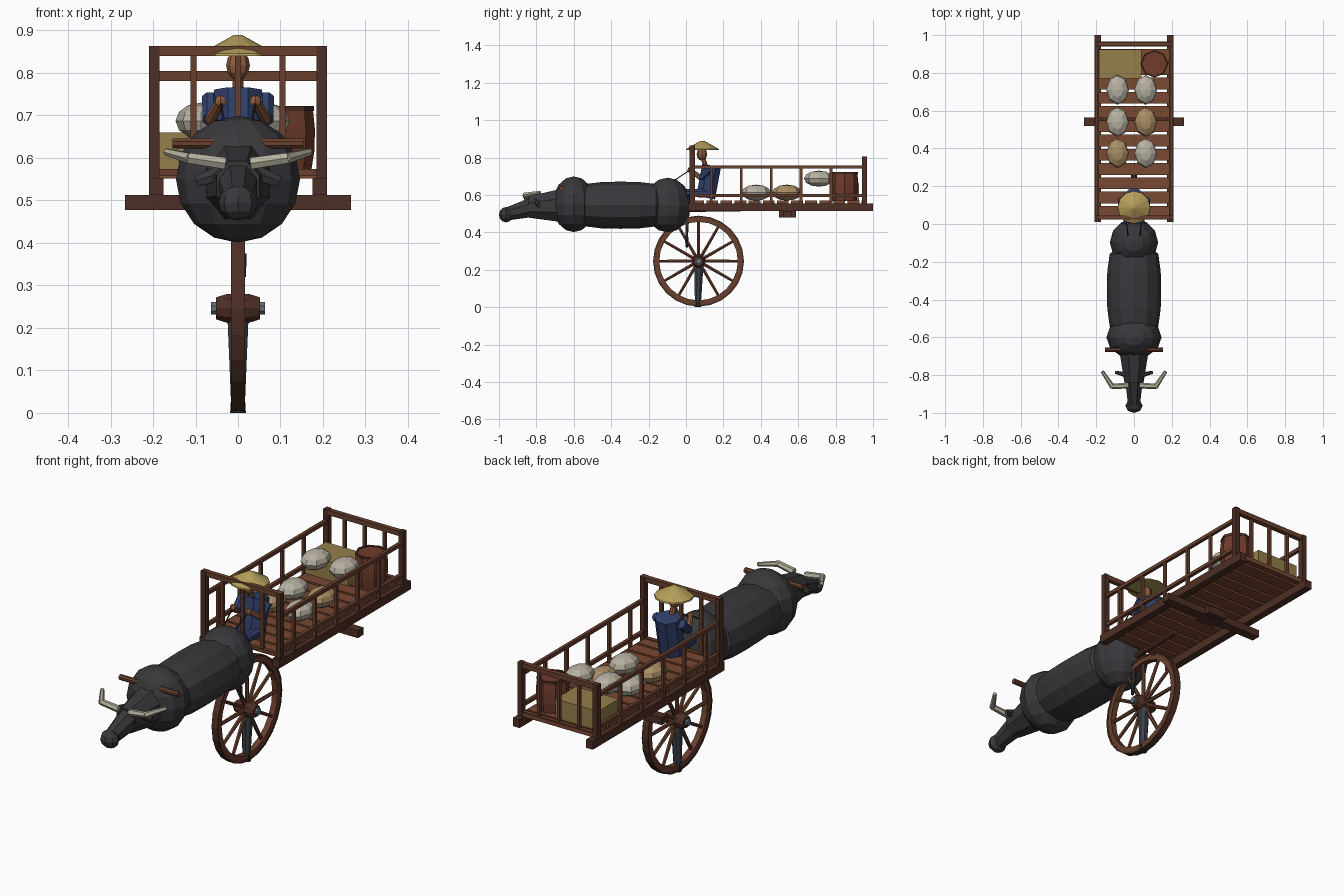
import bpy, bmesh, math
from mathutils import Vector, Matrix

if "Cube" in bpy.data.objects:
    bpy.data.objects.remove(bpy.data.objects["Cube"])

def mat(name, *c):
    m = bpy.data.materials.new(name)
    m.diffuse_color = (*c, 1)
    m.use_nodes = True
    m.node_tree.nodes["Principled BSDF"].inputs["Base Color"].default_value = m.diffuse_color
    return m

WOOD = mat("wood", .14, .05, .027)
DARK = mat("dark_wood", .075, .028, .018)
SLAT = mat("slat_wood", .19, .065, .032)
HIDE = mat("hide", .04, .04, .045)
HOOF = mat("hoof", .02, .02, .02)
STEEL = mat("steel", .12, .16, .2)
LEG = mat("leg_hide", .045, .055, .07)
HORN = mat("horn", .47, .44, .34)
STRAW = mat("straw", .45, .34, .1)
CRATE = mat("crate", .3, .21, .07)
CLOTH = mat("cloth", .03, .05, .15)
SKIN = mat("skin", .28, .11, .05)
SACK = mat("sack_light", .47, .44, .36)
TAN = mat("sack_tan", .4, .27, .13)
RED = mat("red_wood", .16, .045, .025)

def finish(name, bm, m):
    bmesh.ops.recalc_face_normals(bm, faces=bm.faces)
    me = bpy.data.meshes.new(name)
    bm.to_mesh(me)
    bm.free()
    me.materials.append(m)
    ob = bpy.data.objects.new(name, me)
    bpy.context.collection.objects.link(ob)
    return ob

def box(name, x, y, z, m):
    bm = bmesh.new()
    bmesh.ops.create_cube(bm, size=1)
    for v in bm.verts:
        v.co = Vector([(a + b) / 2 + c * (b - a) for (a, b), c in zip((x, y, z), v.co)])
    return finish(name, bm, m)

def rod(name, p, q, r1, r2, m, sides=8, squash=1):
    p, q = Vector(p), Vector(q)
    d = q - p
    bm = bmesh.new()
    bmesh.ops.create_cone(bm, cap_ends=True, segments=sides, radius1=r1, radius2=r2, depth=d.length)
    turn = d.to_track_quat('Z', 'Y').to_matrix().to_4x4()
    bm.transform(Matrix.Translation((p + q) / 2) @ turn
                 @ Matrix.Diagonal((squash, 1, 1, 1)) @ Matrix.Rotation(math.pi / sides, 4, 'Z'))
    return finish(name, bm, m)

def ball(name, c, r, m, seg=12, rings=8):
    bm = bmesh.new()
    bmesh.ops.create_uvsphere(bm, u_segments=seg, v_segments=rings, radius=1)
    bm.transform(Matrix.Translation(c) @ Matrix.Diagonal((*r, 1)))
    return finish(name, bm, m)

def lathe(name, prof, c, axis, m, seg=24, ring=False, scale=(1, 1, 1)):
    """Turn (radius, height) points about an axis; ring closes the profile."""
    bm = bmesh.new()
    loops = []
    for r, h in prof:
        loops.append([bm.verts.new((r * math.cos(2 * math.pi * i / seg),
                                    r * math.sin(2 * math.pi * i / seg), h)) for i in range(seg)])
    pairs = list(zip(loops, loops[1:])) + ([(loops[-1], loops[0])] if ring else [])
    for a, b in pairs:
        for i in range(seg):
            j = (i + 1) % seg
            bm.faces.new((a[i], a[j], b[j], b[i]))
    if not ring:
        bm.faces.new(loops[0])
        bm.faces.new(loops[-1])
    turn = Vector(axis).to_track_quat('Z', 'Y').to_matrix().to_4x4()
    bm.transform(Matrix.Translation(c) @ Matrix.Diagonal((*scale, 1)) @ turn)
    return finish(name, bm, m)

# cart bed
for s in (-1, 1):
    box("side_beam", (s * .175, s * .21), (.01, 1), (.513, .553), DARK)
    box("front_post", (s * .185, s * .21), (.02, .047), (.55, .863), DARK)
    box("rear_post", (s * .185, s * .21), (.94, .967), (.55, .806), DARK)
    box("side_top_rail", (s * .19, s * .206), (.03, .955), (.74, .757), WOOD)
    box("side_low_rail", (s * .19, s * .206), (.03, .955), (.59, .606), WOOD)
    for i in range(5):
        y = .135 + .16 * i
        box("side_stake", (s * .191, s * .205), (y - .007, y + .007), (.553, .745), WOOD)
for i in range(13):
    y = .033 + .0755 * i
    box("floor_slat", (-.187, .187), (y, min(y + .063, .965)), (.552, .57), SLAT)

# end fences
for name, y, top in (("front", .034, .863), ("rear", .953, .804)):
    box(name + "_top_rail", (-.208, .208), (y - .011, y + .011), (top - .023, top), WOOD)
    box(name + "_low_rail", (-.19, .19), (y - .01, y + .01), (.558, .574), WOOD)
    for x in (-.105, 0, .105):
        box(name + "_stake", (x - .007, x + .007), (y - .007, y + .007), (.57, top - .02), WOOD)

# undercarriage
box("axle_beam", (-.266, .266), (.52, .563), (.478, .513), DARK)
box("axle_block", (-.05, .05), (.497, .588), (.48, .516), DARK)
rod("draw_pole", (0, .29, .525), (0, -.15, .52), .014, .014, DARK)

# wheel
W = Vector((0, .067, .246))
lathe("wheel_rim", [(.21, -.014), (.236, -.014), (.236, .014), (.21, .014)], W, (1, 0, 0), WOOD, ring=True)
lathe("wheel_tyre", [(.234, -.016), (.243, -.016), (.243, .016), (.234, .016)], W, (1, 0, 0), DARK, ring=True)
for i in range(12):
    a = math.pi / 6 * i
    d = Vector((0, math.cos(a), math.sin(a)))
    rod("wheel_spoke", W + d * .02, W + d * .215, .01, .008, WOOD, 6)
lathe("wheel_hub", [(.027, -.052), (.036, -.025), (.036, .025), (.027, .052)], W, (1, 0, 0), DARK, 10)
rod("axle_end", W - Vector((.064, 0, 0)), W + Vector((.064, 0, 0)), .016, .016, STEEL)

# ox leg and hoof
rod("ox_leg", (0, .069, .25), (0, .064, .03), .028, .018, LEG)
rod("ox_hoof", (0, .064, 0), (0, .064, .032), .02, .018, HOOF)

# ox body
ball("ox_rump", (0, -.098, .546), (.128, .125, .146), HIDE)
ball("ox_shoulder", (0, -.6, .55), (.146, .113, .149), HIDE)
lathe("ox_barrel", [(.08, -.225), (.113, -.19), (.124, -.1), (.126, 0), (.124, .1), (.113, .19), (.08, .225)],
      (0, -.35, .545), (0, 1, 0), HIDE, 12, scale=(1.14, 1, 1))
rod("ox_neck", (0, -.62, .545), (0, -.84, .535), .105, .062, HIDE, 8, .88)
rod("ox_head", (0, -.78, .545), (0, -.96, .497), .062, .037, HIDE, 8, .9)
ball("ox_muzzle", (0, -.962, .494), (.046, .038, .041), HIDE, 8, 6)
for s in (-1, 1):
    rod("ox_horn_base", (s * .03, -.855, .587), (s * .118, -.86, .6), .016, .014, HORN, 6)
    rod("ox_horn_tip", (s * .112, -.865, .599), (s * .168, -.78, .614), .014, .009, HORN, 6)
    rod("ox_ear", (s * .04, -.8, .565), (s * .097, -.785, .545), .022, .014, HIDE, 6, .6)
rod("ox_yoke", (-.154, -.665, .634), (.154, -.665, .634), .013, .013, WOOD)
rod("ox_tail", (.004, .01, .56), (.008, .003, .37), .012, .007, HIDE, 6)
rod("ox_tail_tuft", (.009, .003, .375), (.012, .005, .32), .011, .007, HOOF, 6)

# driver
rod("driver_torso", (0, .105, .585), (0, .137, .757), .055, .055, CLOTH, 8, 1.1)
ball("driver_head", (0, .085, .818), (.028, .028, .035), SKIN, 8, 6)
rod("driver_neck", (0, .11, .74), (0, .09, .8), .014, .013, SKIN)
lathe("driver_hat", [(.088, 0), (.086, .006), (.05, .027), (.01, .049)], (0, .088, .84), (0, 0, 1), STRAW, 12)
for s in (-1, 1):
    rod("driver_sleeve", (s * .065, .13, .74), (s * .066, .075, .69), .021, .019, CLOTH)
    rod("driver_forearm", (s * .066, .08, .69), (s * .042, .025, .732), .014, .012, SKIN)
    ball("driver_hand", (s * .041, .022, .733), (.015, .015, .015), SKIN, 6, 5)
    rod("driver_leg", (s * .035, .11, .61), (s * .035, .0, .61), .026, .022, CLOTH)
    rod("rein", (s * .041, .02, .733), (s * .025, -.12, .64), .003, .003, HOOF, 5)

# cargo
for x, y, z, m in ((-.087, .71, .687, SACK), (.062, .71, .687, SACK),
                   (-.087, .54, .612, SACK), (.062, .54, .612, TAN),
                   (-.087, .375, .612, TAN), (.062, .375, .612, SACK)):
    ball("sack", (x, y, z), (.06, .079, .043), m, 8, 6)
box("crate", (-.186, .04), (.77, .925), (.568, .66), CRATE)
lathe("cask", [(.064, 0), (.072, .05), (.073, .1), (.068, .15)], (.108, .848, .568), (0, 0, 1), RED, 8)
lathe("cask_hoop", [(.062, 0), (.071, 0), (.071, .012), (.062, .012)], (.108, .848, .71), (0, 0, 1), DARK, 8, True)
